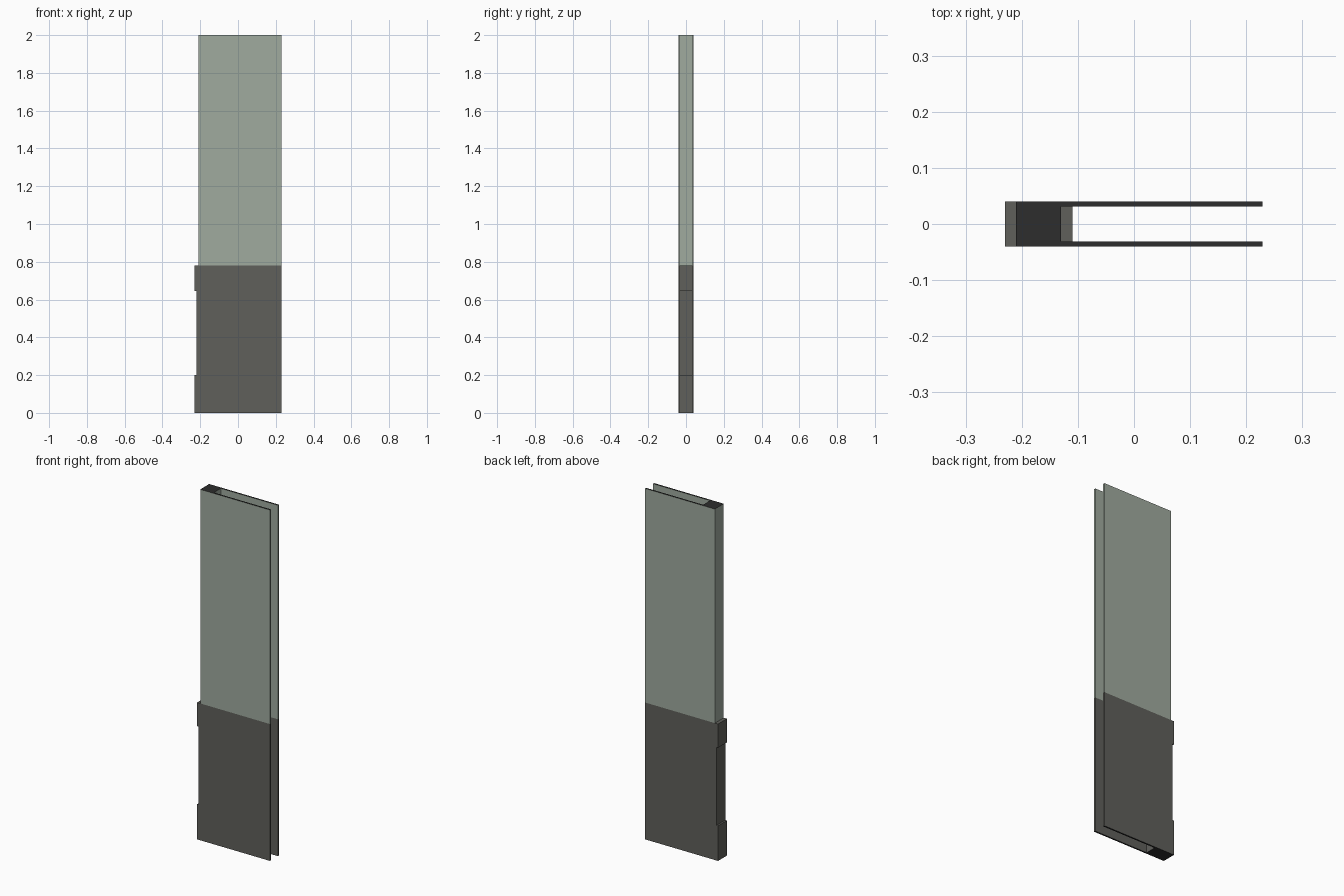
import bpy, bmesh

if "Cube" in bpy.data.objects:
    bpy.data.objects.remove(bpy.data.objects["Cube"])


def material(name, rgb):
    m = bpy.data.materials.new(name)
    m.diffuse_color = (*rgb, 1)
    m.use_nodes = True
    m.node_tree.nodes["Principled BSDF"].inputs["Base Color"].default_value = m.diffuse_color
    return m


GREEN = material("sage green", (0.35, 0.405, 0.345))
GREY = material("warm grey", (0.117, 0.117, 0.105))
DARK = material("charcoal ends", (0.026, 0.026, 0.026))

OPEN_END, CORE_X = 0.229, -0.17   # open wall end, centre of the solid end post
OUTER, INNER = 0.04, 0.031        # half widths of the wall outside and inside


def wall_section(name, half_post, z0, z1, mat, dark_normal=0):
    """U-shaped wall slice; the cap facing dark_normal (+1 / -1) is charcoal."""
    back, front = CORE_X - half_post, CORE_X + half_post
    half = [(back, -OUTER), (OPEN_END, -OUTER), (OPEN_END, -INNER), (front, -INNER)]
    profile = half + [(x, -y) for x, y in reversed(half)]
    bm = bmesh.new()
    base = bm.faces.new([bm.verts.new((x, y, z0)) for x, y in profile])
    top = bmesh.ops.extrude_face_region(bm, geom=[base], use_keep_orig=True)["geom"]
    for v in top:
        if isinstance(v, bmesh.types.BMVert):
            v.co.z = z1
    bmesh.ops.recalc_face_normals(bm, faces=bm.faces)
    for f in bm.faces:
        if dark_normal and f.normal.z * dark_normal > 0.5:
            f.material_index = 1
    mesh = bpy.data.meshes.new(name)
    bm.to_mesh(mesh)
    bm.free()
    mesh.materials.append(mat)
    mesh.materials.append(DARK)
    ob = bpy.data.objects.new(name, mesh)
    bpy.context.collection.objects.link(ob)


# Stacked slices, from the floor up
wall_section("skirting_band", 0.06, 0.0, 0.2, GREY, -1)
wall_section("lower_panel", 0.05, 0.2, 0.645, GREY)
wall_section("rail_band", 0.06, 0.645, 0.78, GREY)
wall_section("upper_wall", 0.04, 0.78, 2.0, GREEN, 1)
